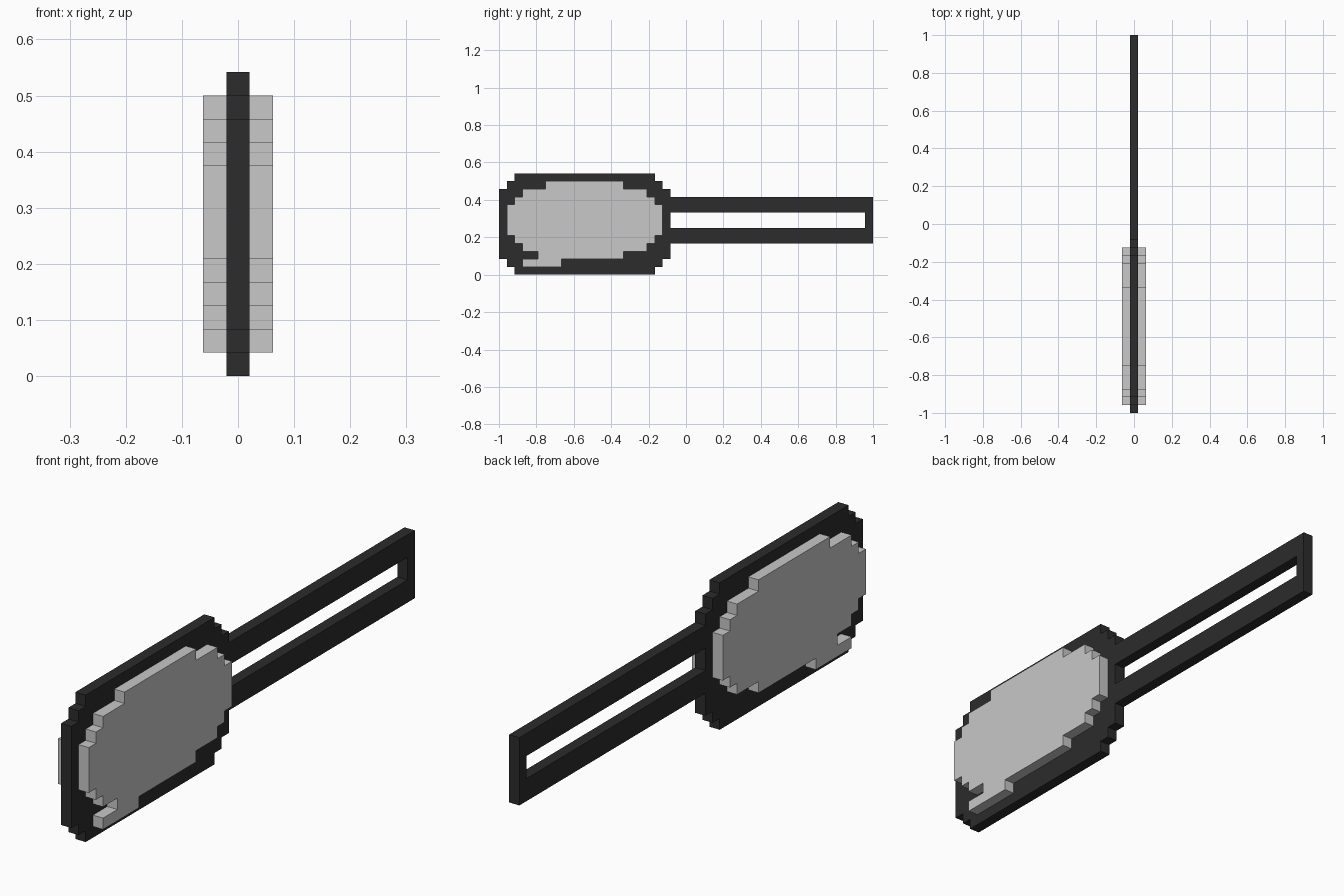
import bpy, bmesh

if "Cube" in bpy.data.objects:
    bpy.data.objects.remove(bpy.data.objects["Cube"])

U = 2 / 48  # one grid cell


def material(name, value):
    m = bpy.data.materials.new(name)
    m.diffuse_color = (value, value, value, 1)
    m.use_nodes = True
    m.node_tree.nodes["Principled BSDF"].inputs["Base Color"].default_value = m.diffuse_color
    return m


dark = material("dark_charcoal", 0.025)
grey = material("light_grey", 0.578)


def stepped_outline(rows):
    """Rows are (bottom, top, start, end) in cells, listed upward."""
    right, left = [], []
    for z0, z1, a, b in rows:
        right += [(b, z0), (b, z1)]
        left += [(a, z0), (a, z1)]
    return right + left[::-1]


def slab(name, outline, x0, x1, mat):
    """Extrude a side-view outline (y, z cells) from x0 to x1."""
    bm = bmesh.new()
    face = bm.faces.new([bm.verts.new((x0 * U, y * U - 1, z * U)) for y, z in outline])
    ext = bmesh.ops.extrude_face_region(bm, geom=[face])
    verts = [v for v in ext["geom"] if isinstance(v, bmesh.types.BMVert)]
    bmesh.ops.translate(bm, verts=verts, vec=((x1 - x0) * U, 0, 0))
    bmesh.ops.recalc_face_normals(bm, faces=bm.faces)
    me = bpy.data.meshes.new(name)
    bm.to_mesh(me)
    bm.free()
    me.materials.append(mat)
    ob = bpy.data.objects.new(name, me)
    bpy.context.collection.objects.link(ob)
    return ob


# Dark backing board with stepped corners
board = [(0, 1, 2, 20), (1, 2, 1, 21), (2, 11, 0, 22), (11, 12, 1, 21), (12, 13, 2, 20)]
slab("board", stepped_outline(board), -0.5, 0.5, dark)

# Slotted handle
handle = [(22, 4), (48, 4), (48, 10), (22, 10), (22, 8), (47, 8), (47, 6), (22, 6)]
slab("handle", handle, -0.5, 0.5, dark)

# Raised grey panels on both sides
panel = [(1, 2, 3, 8), (2, 3, 5, 16), (3, 4, 3, 19), (4, 5, 2, 20), (5, 9, 1, 21),
         (9, 10, 2, 20), (10, 11, 3, 19), (11, 12, 6, 16)]
for side, s in (("right", 1), ("left", -1)):
    slab("panel_" + side, stepped_outline(panel), 0.5 * s, 1.5 * s, grey)
